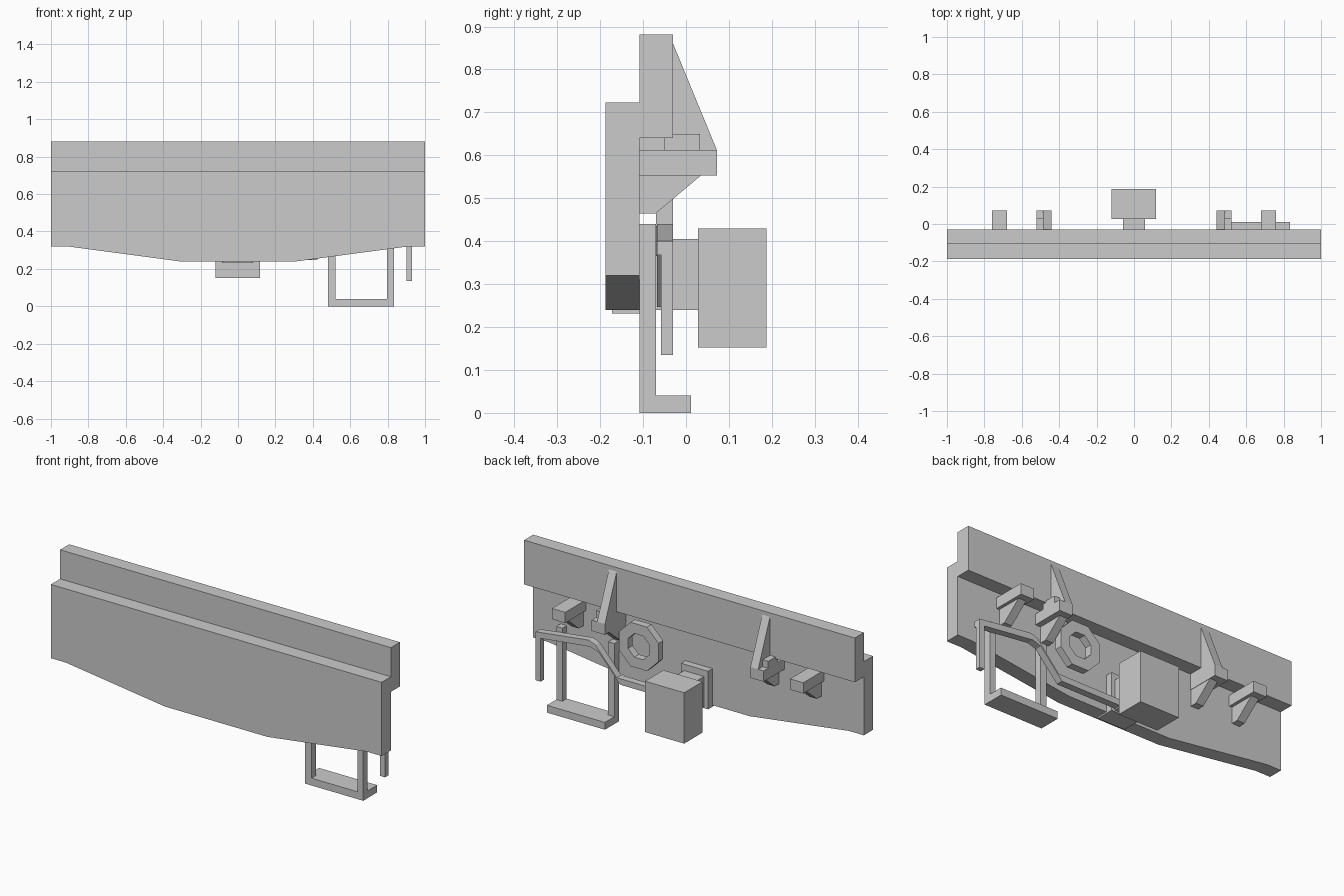
import bpy, bmesh, math

if "Cube" in bpy.data.objects:
    bpy.data.objects.remove(bpy.data.objects["Cube"])


def prism(name, pts, axis, a, b):
    """Extrude a 2D profile along 'x' (points are y,z) or 'y' (points are x,z)."""
    def at(p, d):
        return (d, p[0], p[1]) if axis == 'x' else (p[0], d, p[1])
    bm = bmesh.new()
    lo = [bm.verts.new(at(p, a)) for p in pts]
    hi = [bm.verts.new(at(p, b)) for p in pts]
    bm.faces.new(lo)
    bm.faces.new(hi)
    for i in range(len(pts)):
        j = (i + 1) % len(pts)
        bm.faces.new((lo[i], lo[j], hi[j], hi[i]))
    bmesh.ops.recalc_face_normals(bm, faces=bm.faces)
    me = bpy.data.meshes.new(name)
    bm.to_mesh(me)
    bm.free()
    ob = bpy.data.objects.new(name, me)
    bpy.context.collection.objects.link(ob)
    return ob


def box(name, x, y, z):
    return prism(name, [(y[0], z[0]), (y[1], z[0]), (y[1], z[1]), (y[0], z[1])], 'x', *x)


# Front panel with tapered lower edge, and upper rear beam
half = [(0.31, 0.24), (0.91, 0.32), (1, 0.32), (1, 0.723)]
prism("front_panel", half + [(-x, z) for x, z in reversed(half)], 'y', -0.188, -0.108)
box("upper_beam", (-1, 1), (-0.108, -0.03), (0.64, 0.882))

# Mounting brackets, mirrored left and right
for s, side in ((1, "right"), (-1, "left")):
    for pos, c, g in (("inner", 0.48, 0.465), ("outer", 0.72, 0.72)):
        box(f"{pos}_bracket_{side}", (s * (c - 0.04), s * (c + 0.04)), (-0.108, 0.072), (0.553, 0.612))
        prism(f"{pos}_gusset_{side}", [(-0.108, 0.553), (-0.108, 0.465), (-0.07, 0.465), (0.035, 0.553)],
              'x', s * (g - 0.023), s * (g + 0.023))
    prism(f"bracket_fin_{side}", [(-0.108, 0.612), (0.072, 0.612), (-0.03, 0.86), (-0.03, 0.64), (-0.108, 0.64)],
          'x', s * 0.44, s * 0.487)
    box(f"bracket_pad_{side}", (s * 0.487, s * 0.52), (-0.05, 0.033), (0.612, 0.65))

# Central coupling: backing plate, neck and block
box("coupling_plate", (-0.085, 0.08), (-0.172, -0.07), (0.232, 0.44))
box("coupling_neck", (-0.06, 0.06), (-0.07, 0.03), (0.24, 0.405))
box("coupling_block", (-0.12, 0.117), (0.028, 0.187), (0.152, 0.43))

# Foot step on two hangers
box("step_hanger_inner", (0.482, 0.52), (-0.108, -0.07), (0.04, 0.44))
box("step_hanger_outer", (0.797, 0.833), (-0.108, -0.07), (0.04, 0.44))
box("step_tread", (0.482, 0.833), (-0.108, 0.012), (0, 0.04))

# Bent hose rail and its hanging end
path = [(0.93, 0.40), (0.61, 0.44), (0.57, 0.425), (0.44, 0.28), (0.06, 0.28)]
under = [(0.06, 0.247), (0.42, 0.247), (0.55, 0.39), (0.60, 0.406), (0.93, 0.368)]
prism("hose_rail", path + under, 'y', -0.068, -0.03)
box("hose_drop", (0.9, 0.93), (-0.058, -0.03), (0.135, 0.375))

# Octagonal ring
bm = bmesh.new()
rings = []
for r, y in ((0.13, -0.03), (0.13, -0.07), (0.07, -0.07), (0.07, -0.03)):
    rings.append([bm.verts.new((0.307 + r * math.cos(math.pi * (k + 0.5) / 4), y,
                                0.485 + r * math.sin(math.pi * (k + 0.5) / 4))) for k in range(8)])
for i in range(4):
    p, q = rings[i], rings[(i + 1) % 4]
    for k in range(8):
        bm.faces.new((p[k], p[(k + 1) % 8], q[(k + 1) % 8], q[k]))
bmesh.ops.recalc_face_normals(bm, faces=bm.faces)
me = bpy.data.meshes.new("octagon_ring")
bm.to_mesh(me)
bm.free()
bpy.context.collection.objects.link(bpy.data.objects.new("octagon_ring", me))
